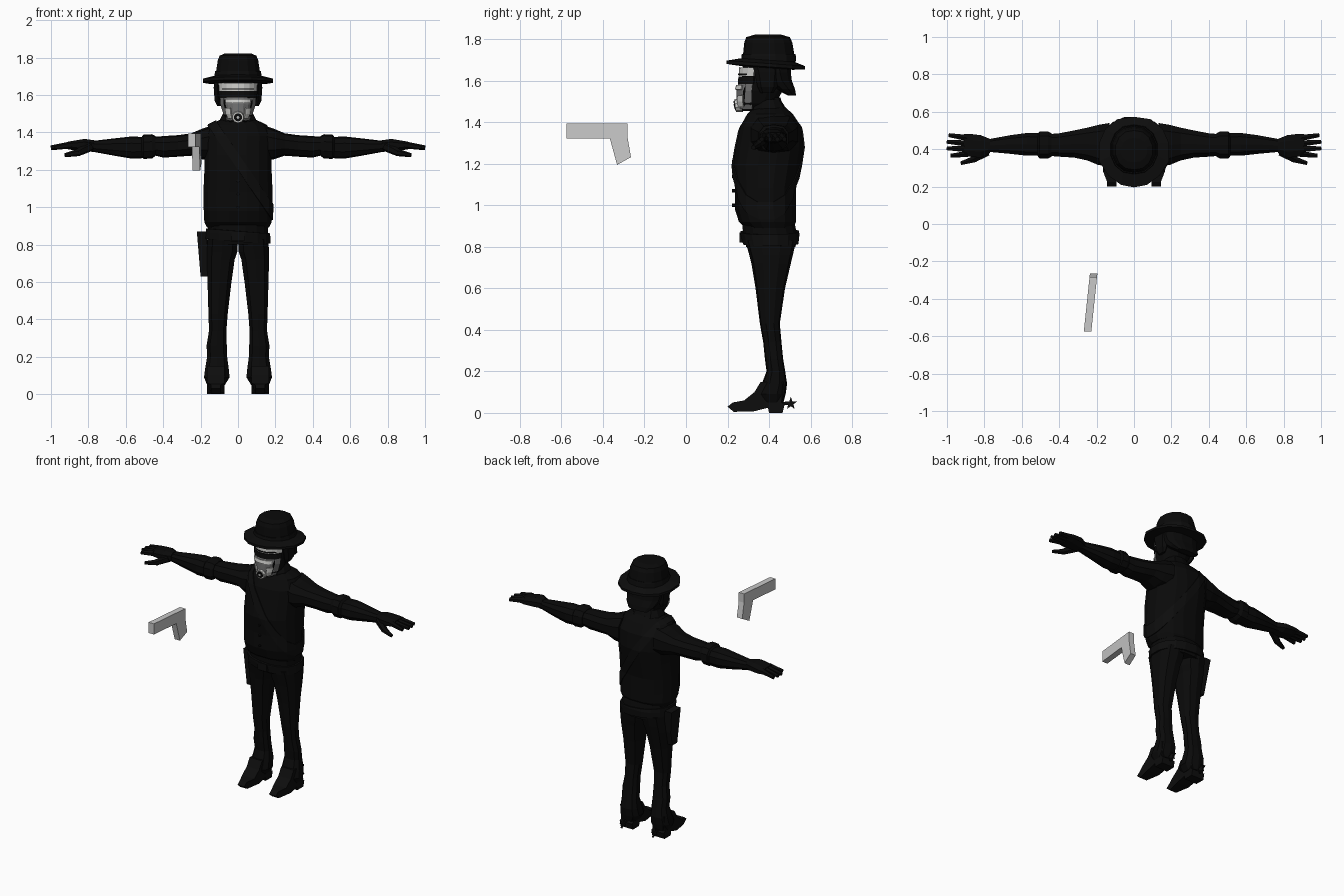
import bpy, bmesh, math
from mathutils import Vector


def material(name, r, g, b):
    m = bpy.data.materials.new(name)
    m.diffuse_color = (r, g, b, 1)
    return m


BLACK = material("black_cloth", 0.003, 0.003, 0.003)
LEATHER = material("black_leather", 0.004, 0.004, 0.004)
GREY = material("mask_grey", 0.17, 0.17, 0.17)
PALE = material("pale_plate", 0.62, 0.62, 0.60)
STEEL = material("gun_grey", 0.58, 0.58, 0.58)


def finish(bm, name, mat):
    bmesh.ops.recalc_face_normals(bm, faces=bm.faces)
    me = bpy.data.meshes.new(name)
    bm.to_mesh(me)
    bm.free()
    me.materials.append(mat)
    ob = bpy.data.objects.new(name, me)
    bpy.context.collection.objects.link(ob)
    return ob


def loft_bm(rings, axis="z", n=12, side=1, p=0.85):
    """Rings are (t, u0, u1, v0, v1): position on the axis and cross-section extents."""
    bm = bmesh.new()
    loops = []
    for t, u0, u1, v0, v1 in rings:
        loop = []
        for i in range(n):
            a = 2 * math.pi * (i + 0.5) / n
            c, s = math.cos(a), math.sin(a)
            k = 1 / max(abs(math.cos(math.pi / n)), 0.1)
            u = (u0 + u1) / 2 + (u1 - u0) / 2 * min(1, k * abs(c) ** p) * math.copysign(1, c)
            v = (v0 + v1) / 2 + (v1 - v0) / 2 * min(1, k * abs(s) ** p) * math.copysign(1, s)
            co = (u * side, v, t) if axis == "z" else (t * side, u, v)
            loop.append(bm.verts.new(co))
        loops.append(loop)
    for a, b in zip(loops, loops[1:]):
        for i in range(n):
            j = (i + 1) % n
            bm.faces.new((a[i], a[j], b[j], b[i]))
    bm.faces.new(loops[0])
    bm.faces.new(loops[-1])
    return bm


def loft(name, rings, mat=BLACK, **kw):
    return finish(loft_bm(rings, **kw), name, mat)


def prism(name, outline, x0, x1, mat=BLACK, shape=None):
    """Extrude a (y, z) outline along x; shape can move each corner."""
    bm = bmesh.new()
    ends = [[bm.verts.new((x, y, z)) for y, z in outline] for x in (x0, x1)]
    n = len(outline)
    for i in range(n):
        j = (i + 1) % n
        bm.faces.new((ends[0][i], ends[0][j], ends[1][j], ends[1][i]))
    for e in ends:
        bm.faces.new(e)
    if shape:
        for v in bm.verts:
            v.co = shape(v.co)
    return finish(bm, name, mat)


def rod(name, a, b, r0, r1, mat=BLACK, n=6):
    a, b = Vector(a), Vector(b)
    bm = bmesh.new()
    bmesh.ops.create_cone(bm, cap_ends=True, segments=n, radius1=r0, radius2=r1, depth=(b - a).length)
    ob = finish(bm, name, mat)
    ob.rotation_euler = (b - a).to_track_quat("Z", "Y").to_euler()
    ob.location = (a + b) / 2
    return ob


def band(name, rings, spread, mat, n=8, depth=0.008):
    """Curved plate on the face: rings are (z, half width, front y), centred on y 0.37."""
    bm = bmesh.new()
    rows = []
    for z, w, yf in rings:
        angles = [math.radians(spread[0] + (spread[1] - spread[0]) * i / n) for i in range(n + 1)]
        rows.append([bm.verts.new((w * math.sin(a), 0.37 + (yf - 0.37) * math.cos(a), z)) for a in angles])
    for a, b in zip(rows, rows[1:]):
        for i in range(n):
            bm.faces.new((a[i], a[i + 1], b[i + 1], b[i]))
    ob = finish(bm, name, mat)
    mod = ob.modifiers.new("thickness", "SOLIDIFY")
    mod.thickness, mod.offset = depth, 0


def wrap(name, rings, point, normal, width, mat=LEATHER, grow=0.006, **kw):
    """Strap: a slice of a lofted body between two parallel planes, thickened outward."""
    bm = loft_bm(rings, **kw)
    bm.faces.ensure_lookup_table()
    bmesh.ops.delete(bm, geom=[bm.faces[-1], bm.faces[-2]], context="FACES_ONLY")
    bmesh.ops.recalc_face_normals(bm, faces=bm.faces)
    nrm = Vector(normal).normalized()
    for s in (1, -1):
        bmesh.ops.bisect_plane(bm, geom=bm.verts[:] + bm.edges[:] + bm.faces[:],
                               plane_co=Vector(point) + nrm * s * width / 2, plane_no=nrm * s, clear_outer=True)
    ob = finish(bm, name, mat)
    mod = ob.modifiers.new("thickness", "SOLIDIFY")
    mod.thickness, mod.offset = grow, 1


# Torso, hips and straps
torso = [(0.89, -.165, .165, .29, .515), (0.92, -.18, .18, .255, .53), (0.98, -.183, .183, .236, .53),
         (1.08, -.185, .185, .236, .53), (1.19, -.18, .18, .225, .553), (1.28, -.18, .18, .24, .567),
         (1.38, -.185, .185, .262, .555), (1.44, -.155, .155, .295, .515), (1.475, -.08, .08, .33, .475)]
hips = [(0.73, -.165, .165, .315, .505), (0.80, -.163, .163, .29, .528), (0.86, -.16, .16, .275, .535),
        (0.93, -.16, .16, .27, .52)]
loft("vest", torso, n=16)
loft("hips", hips[1:], n=16)
wrap("shoulder_strap", torso, (0.08, 0, 1.125), (0.83, 0, 0.56), 0.05, n=16)
wrap("waist_belt", hips, (0, 0, 0.845), (0.08, 0, 1), 0.055, grow=0.012, n=16)
prism("buckle", [(.258, .82), (.258, .87), (.285, .87), (.285, .82)], -.035, .035, LEATHER)
for i in range(4):
    rod("vest_button", (0, .245, 1.0 + i * .07), (0, .222, 1.0 + i * .07), .008, .008, LEATHER)
loft("neck", [(1.42, -.08, .08, .32, .48), (1.52, -.065, .065, .33, .455)], n=10)
loft("collar", [(1.43, -.11, .11, .31, .49), (1.47, -.095, .095, .315, .48), (1.51, -.075, .075, .34, .455)], n=10)

# Holster on the right hip
prism("holster", [(.37, .87), (.47, .87), (.45, .72), (.43, .63), (.38, .63)], -.20, -.15, LEATHER,
      lambda c: Vector((c.x - (.02 if c.z > .8 else 0), c.y, c.z)))

# Limbs, mirrored
shoe = [(.20, .03), (.225, .05), (.28, .06), (.33, .10), (.36, .15), (.47, .15), (.46, .05), (.475, .04),
        (.465, 0), (.40, 0), (.395, .025), (.33, .008), (.23, .005)]
star = [(.505 + r * math.cos(a), .045 + r * math.sin(a)) for i in range(10)
        for r, a in [((.032 if i % 2 == 0 else .013), math.pi / 2 + i * math.pi / 5)]]
for s, tag in ((1, "left"), (-1, "right")):
    loft(tag + "_trouser_leg", [
        (.05, .07, .165, .36, .47), (.09, .045, .182, .345, .48), (.14, .05, .175, .365, .487),
        (.20, .058, .165, .388, .478), (.26, .06, .168, .38, .468), (.34, .062, .155, .372, .46),
        (.43, .055, .158, .356, .452), (.60, .035, .163, .335, .477), (.72, .018, .166, .315, .505),
        (.76, .004, .166, .305, .515), (.83, 0, .162, .285, .53)], side=s, n=10)
    prism(tag + "_boot", shoe, s * .072, s * .165, LEATHER,
          lambda c: Vector((s * .118 + (c.x - s * .118) * (.55 if c.y < .24 else 1), c.y, c.z)))
    prism(tag + "_spur", star, s * .112, s * .124, LEATHER)
    rod(tag + "_spur_arm", (s * .118, .45, .045), (s * .118, .505, .045), .008, .006, LEATHER)
    loft(tag + "_sleeve", [
        (.13, .31, .54, 1.25, 1.44), (.19, .315, .53, 1.255, 1.42), (.25, .34, .515, 1.275, 1.395),
        (.32, .355, .50, 1.27, 1.385), (.40, .36, .485, 1.265, 1.38), (.46, .365, .48, 1.28, 1.375)],
        axis="x", side=s, n=10)
    loft(tag + "_cuff", [
        (.44, .36, .485, 1.275, 1.38), (.46, .35, .495, 1.26, 1.39), (.505, .35, .495, 1.258, 1.388),
        (.52, .37, .475, 1.275, 1.37)], axis="x", side=s, n=10)
    loft(tag + "_forearm", [
        (.50, .365, .485, 1.262, 1.375), (.57, .365, .487, 1.26, 1.378), (.66, .375, .475, 1.275, 1.368),
        (.77, .385, .455, 1.295, 1.355), (.79, .385, .455, 1.297, 1.355)], axis="x", side=s, n=10)
    loft(tag + "_palm", [
        (.77, .38, .455, 1.30, 1.358), (.82, .355, .475, 1.30, 1.365), (.88, .36, .482, 1.305, 1.355),
        (.91, .365, .48, 1.31, 1.35)], axis="x", side=s, n=8)
    for y0, y1, tip in ((.46, .475, .99), (.43, .44, 1.0), (.40, .405, 1.0), (.375, .365, .98)):
        rod(tag + "_finger", (s * .89, y0, 1.333), (s * tip, y1, 1.318), .019, .012)
    rod(tag + "_thumb_base", (s * .79, .385, 1.325), (s * .86, .345, 1.29), .027, .02)
    rod(tag + "_thumb", (s * .85, .348, 1.293), (s * .925, .325, 1.278), .02, .011)

# Head and hair
loft("head", [(1.455, -.045, .045, .268, .37), (1.49, -.075, .075, .257, .43), (1.55, -.095, .095, .255, .465),
              (1.60, -.10, .10, .268, .48), (1.66, -.105, .105, .272, .49), (1.70, -.10, .10, .29, .49)])
loft("hair", [(1.53, -.07, .07, .49, .53), (1.56, -.10, .10, .43, .525), (1.60, -.118, .118, .37, .51),
              (1.64, -.125, .125, .35, .505), (1.69, -.12, .12, .33, .505)])
for s in (1, -1):
    loft("side_lock", [(1.54, .095, .11, .36, .42), (1.57, .09, .125, .345, .44), (1.64, .09, .13, .33, .45),
                       (1.67, .09, .125, .32, .45)], side=s, n=6)

# Face mask: grey shell, pale trims and breathing valve
band("forehead_plate", [(1.622, .105, .258), (1.665, .108, .260)], (-68, 68), PALE)
band("forehead_slot", [(1.628, .109, .252), (1.634, .109, .252)], (-50, 50), BLACK, depth=.004)
band("goggle_band", [(1.585, .106, .255), (1.62, .108, .256)], (-68, 68), LEATHER)
band("mask_shell", [(1.465, .062, .252), (1.50, .083, .246), (1.55, .098, .247), (1.585, .102, .256)],
     (-65, 65), GREY)
band("mask_top_trim", [(1.557, .102, .240), (1.578, .104, .245)], (-38, 38), PALE)
for s in (1, -1):
    band("mask_cheek_trim", [(1.475, .074, .243), (1.50, .09, .238), (1.53, .098, .239)],
         (s * 24, s * 44), PALE, n=3)
rod("valve_rim", (0, .27, 1.485), (0, .236, 1.48), .036, .03, PALE, 10)
rod("valve_ring", (0, .25, 1.483), (0, .232, 1.48), .022, .022, LEATHER, 10)
rod("valve_core", (0, .25, 1.483), (0, .230, 1.48), .008, .008, PALE, 8)

# Hat: tilted brim, crown and band
brim = loft("hat_brim", [(1.662, -.12, .12, .27, .515), (1.668, -.187, .187, .196, .573),
                         (1.684, -.187, .187, .196, .573), (1.70, -.128, .128, .265, .525)],
            mat=LEATHER, n=14, p=.92)
for v in brim.data.vertices:
    v.co.z -= .07 * (v.co.y - .385)
    v.co.x *= 1 - .25 * max(0, .30 - v.co.y) / .1
crown = [(1.67, -.122, .122, .268, .527), (1.72, -.118, .118, .274, .523), (1.785, -.108, .108, .281, .512),
         (1.81, -.098, .098, .29, .50), (1.822, -.07, .07, .33, .46)]
loft("hat_crown", crown, n=14, p=.95)
wrap("hat_band", crown, (0, 0, 1.71), (0, 0, 1), .035, n=14, p=.95)

# Floating pistol, turned slightly
gun = prism("pistol", [(-.575, 1.395), (-.575, 1.323), (-.367, 1.323), (-.332, 1.195), (-.265, 1.232),
                       (-.283, 1.335), (-.283, 1.395)], -.02, .02, STEEL,
            lambda c: Vector((c.x - .232 + (c.y + .42) * .105, c.y, c.z)))
